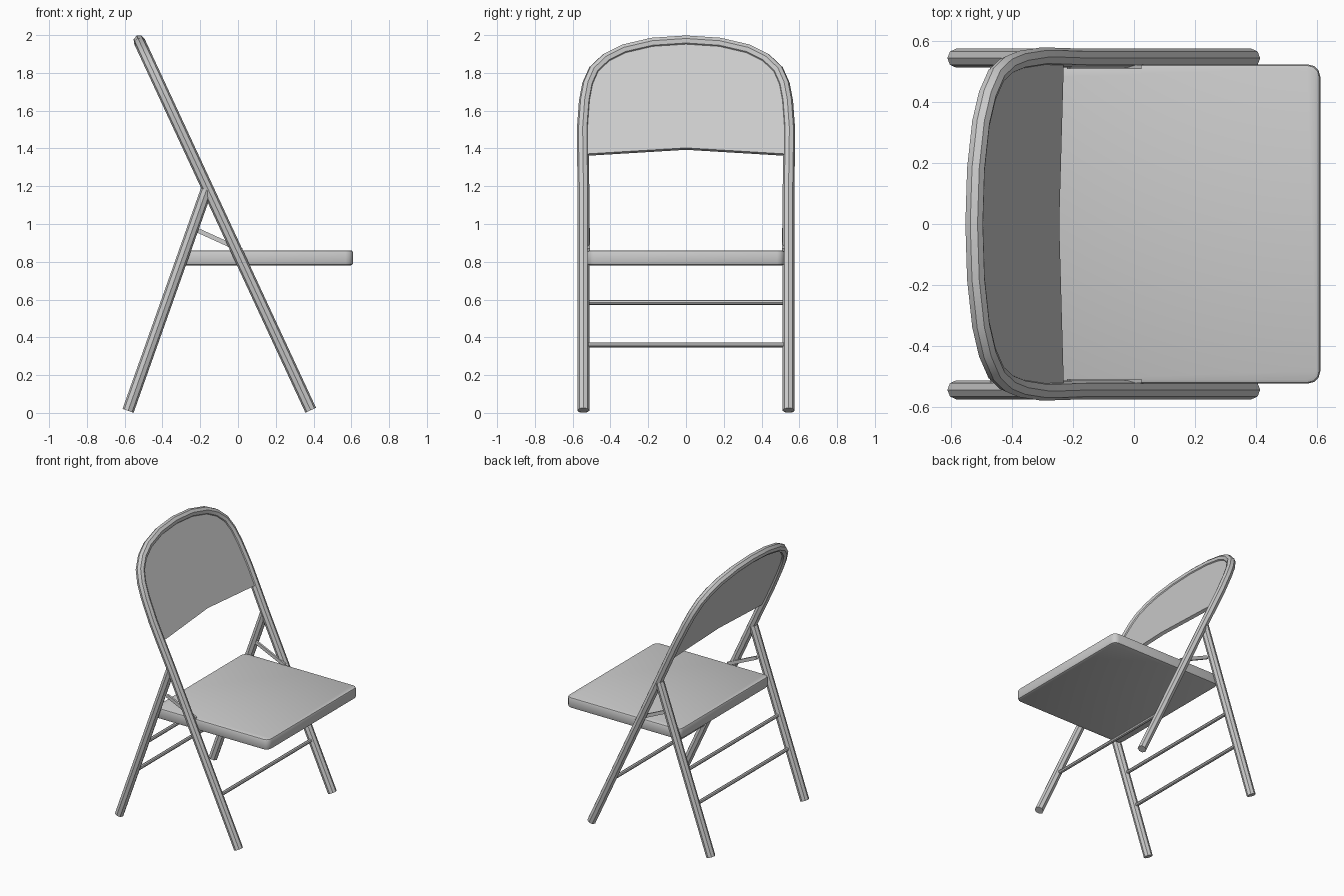
import bpy, bmesh, math

if "Cube" in bpy.data.objects:
    bpy.data.objects.remove(bpy.data.objects["Cube"])

LEG_Y = 0.543
TUBE_R = 0.031


def frame_x(z):
    """Lean of the front legs and back frame."""
    return 0.385 - 0.4645 * (z - 0.014)


def rear_x(z):
    """Lean of the rear legs."""
    return -0.582 + 0.355 * (z - 0.011)


def shade(ob, deg):
    bpy.ops.object.select_all(action='DESELECT')
    ob.select_set(True)
    bpy.context.view_layer.objects.active = ob
    bpy.ops.object.shade_smooth_by_angle(angle=math.radians(deg))


def tube(name, pts, radius):
    """Eight-sided capped tube along a path, as a mesh."""
    cu = bpy.data.curves.new(name, 'CURVE')
    cu.dimensions = '3D'
    cu.bevel_depth = radius
    cu.bevel_resolution = 2
    cu.use_fill_caps = True
    sp = cu.splines.new('POLY')
    sp.points.add(len(pts) - 1)
    for p, co in zip(sp.points, pts):
        p.co = (*co, 1)
    ob = bpy.data.objects.new(name, cu)
    bpy.context.collection.objects.link(ob)
    bpy.ops.object.select_all(action='DESELECT')
    ob.select_set(True)
    bpy.context.view_layer.objects.active = ob
    bpy.ops.object.convert(target='MESH')
    ob = bpy.context.view_layer.objects.active
    shade(ob, 30)
    return ob


def mesh_object(name, bm):
    bmesh.ops.recalc_face_normals(bm, faces=bm.faces)
    me = bpy.data.meshes.new(name)
    bm.to_mesh(me)
    bm.free()
    ob = bpy.data.objects.new(name, me)
    bpy.context.collection.objects.link(ob)
    return ob


def box(bm, size):
    bmesh.ops.create_cube(bm, size=1)
    bmesh.ops.scale(bm, vec=size, verts=bm.verts)


# Front legs and arched back frame: one continuous bent tube
arch = [(0.546, 1.38), (0.547, 1.5), (0.536, 1.65), (0.519, 1.74), (0.486, 1.815),
        (0.42, 1.877), (0.33, 1.922), (0.18, 1.957)]
half = [(LEG_Y, 0.014), (LEG_Y, 1.2)] + arch
outline = half + [(0, 1.969)] + [(-y, z) for y, z in reversed(half)]
tube("front_legs_and_back_frame", [(frame_x(z), y, z) for y, z in outline], TUBE_R)

# Backrest panel filling the arch, lower edge peaked in the middle
edge = [(0.53, 1.365)] + arch[1:]
loop = edge + [(0, 1.969)] + [(-y, z) for y, z in reversed(edge)] + [(0, 1.397)]
tilt = math.atan(0.4645)
nx, nz = math.cos(tilt), math.sin(tilt)
bm = bmesh.new()
sides = []
for off in (0.014, -0.01):
    sides.append([bm.verts.new((frame_x(z) + nx * off, y, z + nz * off)) for y, z in loop])
front, back = sides
bm.faces.new(front)
bm.faces.new(list(reversed(back)))
for i in range(len(loop)):
    j = (i + 1) % len(loop)
    bm.faces.new((front[i], back[i], back[j], front[j]))
shade(mesh_object("backrest_panel", bm), 30)

# Seat: slab with rounded corners and softened rims
bm = bmesh.new()
box(bm, (0.925, 1.045, 0.08))
upright = [e for e in bm.edges if abs(e.verts[0].co.z - e.verts[1].co.z) > 0.05]
bmesh.ops.bevel(bm, geom=upright, offset=0.04, segments=3, profile=0.5, affect='EDGES')
rims = [e for e in bm.edges if abs(e.verts[0].co.z - e.verts[1].co.z) < 0.001]
bmesh.ops.bevel(bm, geom=rims, offset=0.014, segments=2, profile=0.5, affect='EDGES')
seat = mesh_object("seat", bm)
seat.location = (0.1475, 0, 0.821)
shade(seat, 40)

# Rear legs and folding braces, one per side
for side, s in (("left", -1), ("right", 1)):
    tube("rear_leg_" + side,
         [(rear_x(z), s * LEG_Y, z) for z in (0.011, 1.18)], TUBE_R)
    (x0, z0), (x1, z1) = (-0.215, 0.967), (0.02, 0.86)
    bm = bmesh.new()
    box(bm, (math.hypot(x1 - x0, z1 - z0), 0.014, 0.024))
    brace = mesh_object("brace_" + side, bm)
    brace.location = ((x0 + x1) / 2, s * 0.514, (z0 + z1) / 2)
    brace.rotation_euler.y = math.atan2(z0 - z1, x1 - x0)

# Crossbars between the legs
for name, lean, z in (("front_crossbar", frame_x, 0.36),
                      ("rear_lower_crossbar", rear_x, 0.36),
                      ("rear_upper_crossbar", rear_x, 0.585)):
    tube(name, [(lean(z), -0.53, z), (lean(z), 0.53, z)], 0.013)
